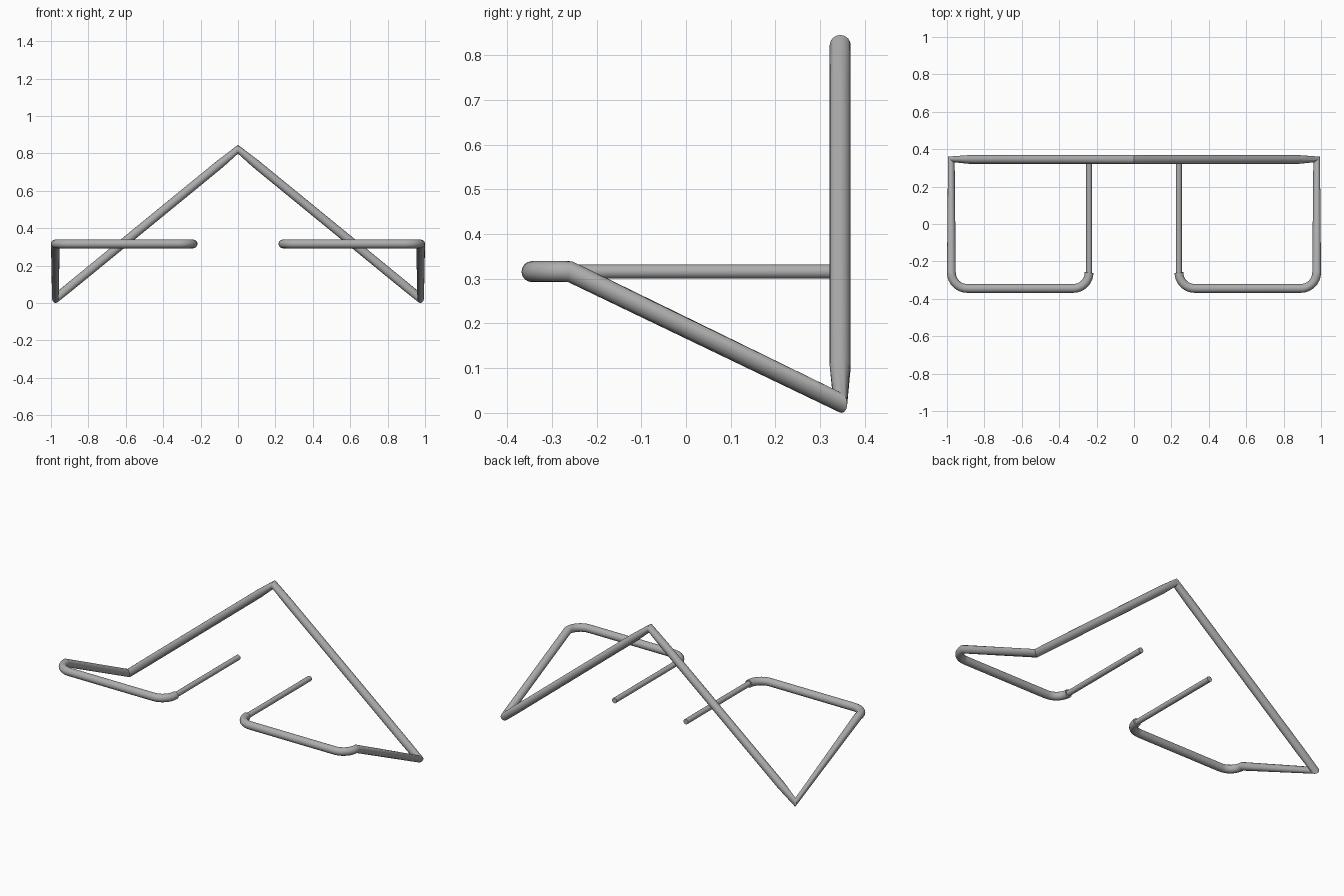
import bpy
from math import sin, cos, pi
from mathutils import Vector

cube = bpy.data.objects.get("Cube")
if cube:
    bpy.data.objects.remove(cube, do_unlink=True)

# Plain grey metal
grey = bpy.data.materials.new("grey_metal")
grey.use_nodes = True
colour = (0.42, 0.42, 0.42, 1)
grey.diffuse_color = colour
grey.node_tree.nodes["Principled BSDF"].inputs["Base Color"].default_value = colour


def tube(name, points, radius):
    """Sweep a round section along a polyline and turn it into a mesh."""
    curve = bpy.data.curves.new(name, "CURVE")
    curve.dimensions = "3D"
    curve.bevel_depth = radius
    curve.bevel_resolution = 6
    curve.use_fill_caps = True
    spline = curve.splines.new("POLY")
    spline.points.add(len(points) - 1)
    for slot, p in zip(spline.points, points):
        slot.co = (*p, 1)
    obj = bpy.data.objects.new(name, curve)
    bpy.context.collection.objects.link(obj)
    bpy.ops.object.select_all(action="DESELECT")
    obj.select_set(True)
    bpy.context.view_layer.objects.active = obj
    bpy.ops.object.convert(target="MESH")
    obj = bpy.context.object
    obj.data.materials.clear()
    obj.data.materials.append(grey)
    bpy.ops.object.shade_smooth_by_angle()
    return obj


def corner(cx, cy, z, radius, start, steps=8):
    """Quarter bend in plan, turning clockwise from the start angle."""
    angles = [start - pi / 2 * i / steps for i in range(steps + 1)]
    return [Vector((cx + radius * cos(a), cy + radius * sin(a), z)) for a in angles]


tube_r, rod_r = 0.0235, 0.0157
back_y, front_y, bar_z = 0.345, -0.3445, 0.316
outer_x, inner_x, bend = 0.9765, 0.24, 0.085

# Main tube: from the apex down to the foot, up the leg and round the front bar
apex = Vector((0, back_y, 0.822))
foot = Vector((outer_x, back_y, 0.0233))
half = [apex.lerp(foot, 0.1), apex.lerp(foot, 0.9), foot]
half += corner(outer_x - bend, front_y + bend, bar_z, bend, 0)
half += corner(inner_x + bend, front_y + bend, bar_z, bend, -pi / 2)
mirrored = [Vector((-p.x, p.y, p.z)) for p in reversed(half)]
tube("main_tube_frame", mirrored + [apex] + half, tube_r)

# Thin rods running back from the inner ends of the front bars
for side, sign in (("left", 1), ("right", -1)):
    x = sign * inner_x
    tube(side + "_rod", [(x, front_y + bend - 0.01, bar_z), (x, back_y, bar_z)], rod_r)
